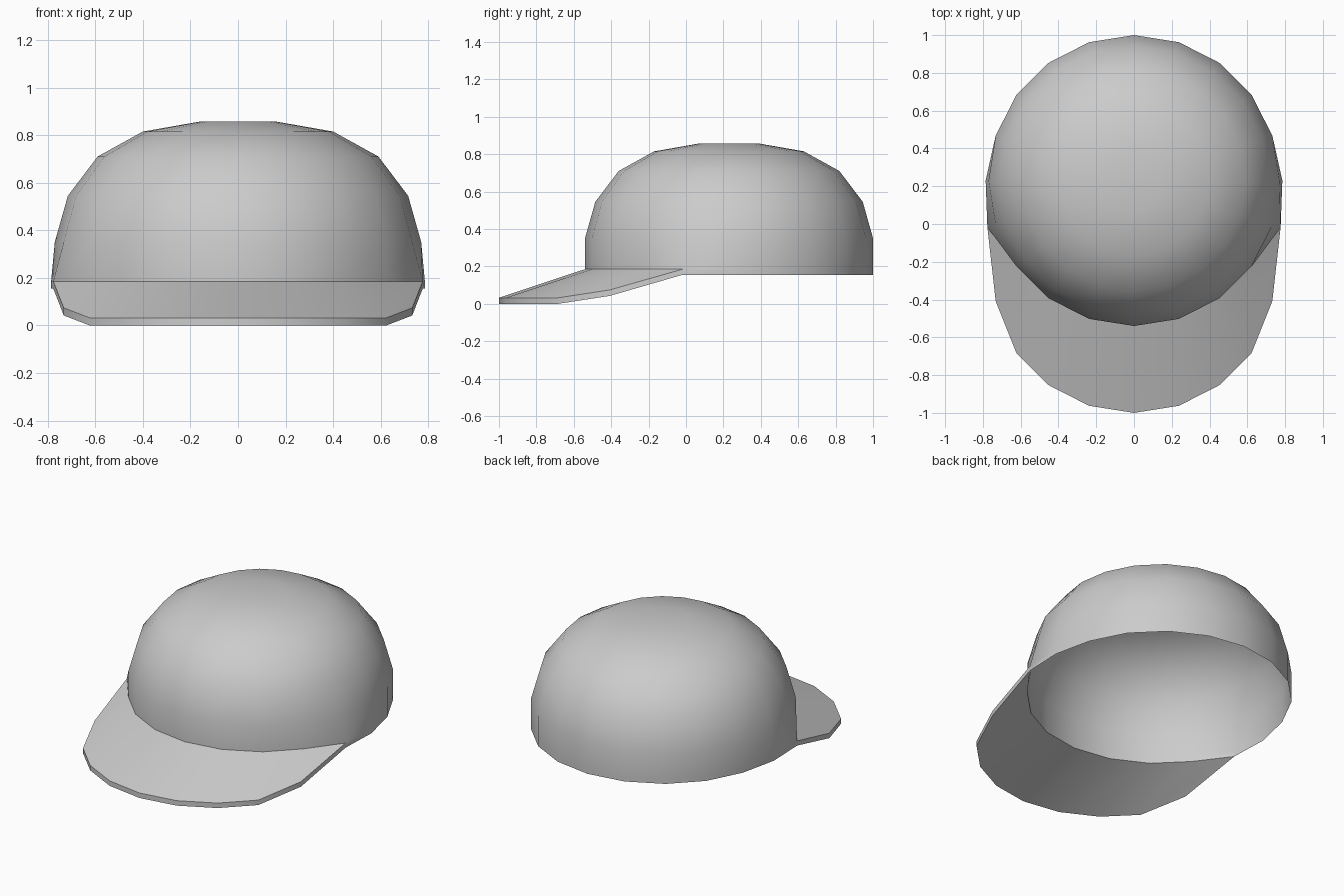
import bpy, bmesh, math

old = bpy.data.objects.get("Cube")
if old:
    bpy.data.objects.remove(old, do_unlink=True)

grey = bpy.data.materials.new("light grey fabric")
grey.use_nodes = True
colour = (0.6, 0.6, 0.6, 1)
grey.diffuse_color = colour
grey.node_tree.nodes["Principled BSDF"].inputs["Base Color"].default_value = colour

SIDES, CENTRE_Y, RADIUS = 20, 0.23, 0.77
HEM, BAND = 0.155, 0.185


def ring_point(k, r=RADIUS):
    a = math.tau * k / SIDES
    return r * math.sin(a), CENTRE_Y + r * math.cos(a)


def hem_point(k):
    """Lower edge of the crown, pulled out a little at the temples."""
    x, y = ring_point(k)
    if k in (5, 15):
        x *= 1.02
    elif k in (6, 14):
        x, y = x * 1.06, y - 0.01
    return x, y


def finish(name, bm):
    mesh = bpy.data.meshes.new(name)
    bm.to_mesh(mesh)
    bm.free()
    mesh.materials.append(grey)
    obj = bpy.data.objects.new(name, mesh)
    bpy.context.collection.objects.link(obj)
    bpy.ops.object.select_all(action='DESELECT')
    obj.select_set(True)
    bpy.context.view_layer.objects.active = obj
    bpy.ops.object.shade_smooth_by_angle(angle=math.radians(32))


# Crown: an open shell of rings closed by a flat top
bm = bmesh.new()
rings = [[bm.verts.new((*hem_point(k), z)) for k in range(SIDES)] for z in (HEM, BAND)]
for r, z in ((RADIUS, 0.35), (0.715, 0.545), (0.59, 0.71), (0.4, 0.815), (0.16, 0.857)):
    rings.append([bm.verts.new((*ring_point(k, r), z)) for k in range(SIDES)])
for low, high in zip(rings, rings[1:]):
    for k in range(SIDES):
        n = (k + 1) % SIDES
        bm.faces.new((low[n], low[k], high[k], high[n]))
bm.faces.new(reversed(rings[-1]))
finish("crown", bm)

# Brim: a sloping plate that follows the front of the crown
bm = bmesh.new()
columns = []
for k in range(6, 15):
    x, y = ring_point(k)
    corner = k in (6, 14)
    y -= 0.4 if corner else 0.46
    drop = 0.042 if corner else 0
    inner = hem_point(k)
    columns.append([bm.verts.new(p) for p in (
        (*inner, HEM), (*inner, BAND), (x, y, drop + 0.032), (x, y, drop))])
for a, b in zip(columns, columns[1:]):
    for i in range(1, 4):
        j = (i + 1) % 4
        bm.faces.new((a[i], a[j], b[j], b[i]))
bm.faces.new(columns[0])
bm.faces.new(reversed(columns[-1]))
bmesh.ops.recalc_face_normals(bm, faces=bm.faces)
finish("brim", bm)
